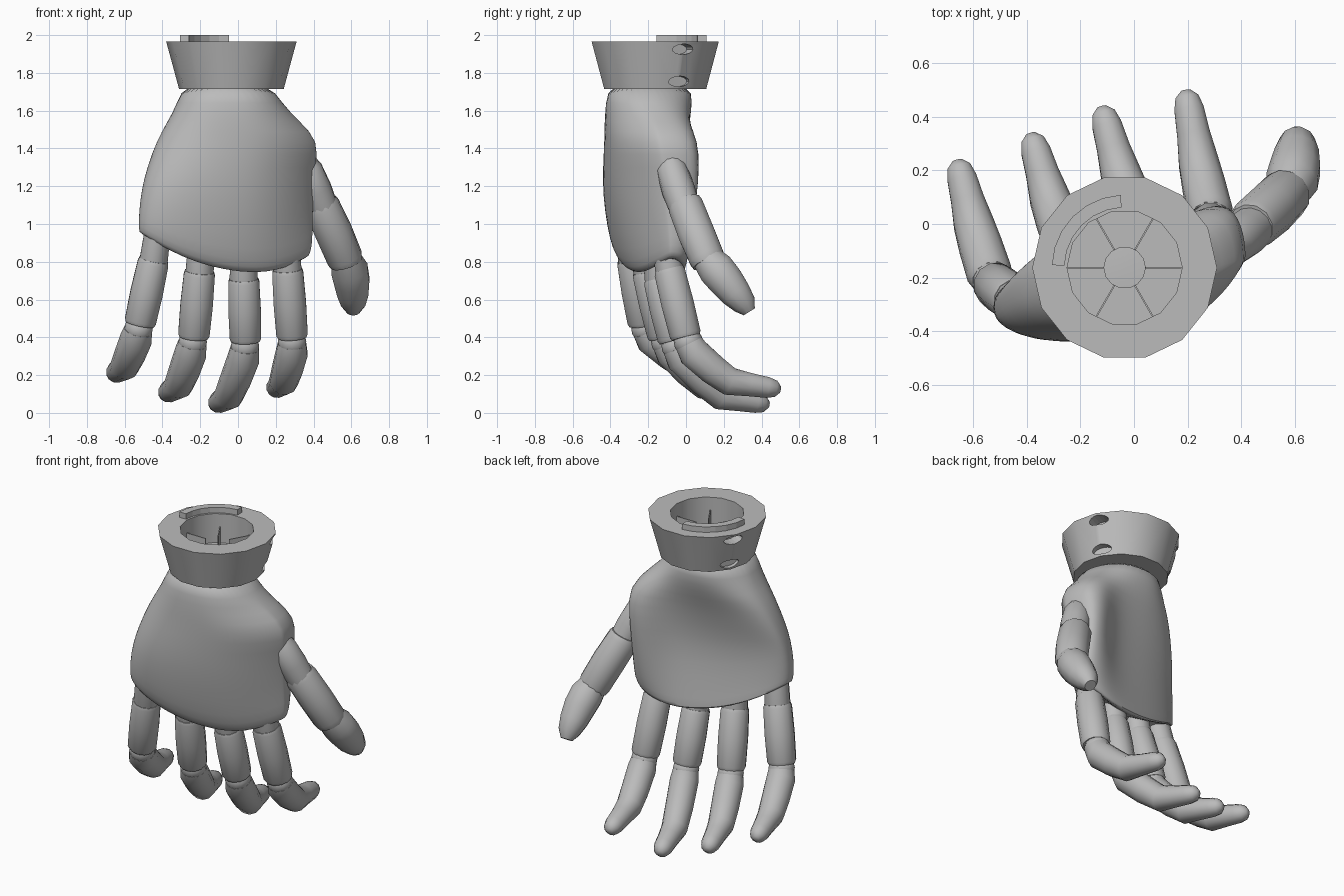
import bpy, bmesh, math
from math import sin, cos, pi, radians
from mathutils import Vector, Matrix

if "Cube" in bpy.data.objects:
    bpy.data.objects.remove(bpy.data.objects["Cube"])

grey = bpy.data.materials.new("plain grey")
grey.use_nodes = True
grey.diffuse_color = (0.5, 0.5, 0.5, 1)
grey.node_tree.nodes["Principled BSDF"].inputs["Base Color"].default_value = (0.5, 0.5, 0.5, 1)


def finish(bm, name, angle=None):
    """Turn a bmesh into a named object, smoothed below the given angle."""
    bmesh.ops.recalc_face_normals(bm, faces=bm.faces)
    mesh = bpy.data.meshes.new(name)
    bm.to_mesh(mesh)
    bm.free()
    mesh.materials.append(grey)
    obj = bpy.data.objects.new(name, mesh)
    bpy.context.collection.objects.link(obj)
    if angle:
        bpy.ops.object.select_all(action='DESELECT')
        obj.select_set(True)
        bpy.context.view_layer.objects.active = obj
        bpy.ops.object.shade_smooth_by_angle(angle=radians(angle))
    return obj


def loft(rings, name, angle=None, loop=False):
    """Skin a list of point rings, capped unless the rings close in a loop."""
    bm = bmesh.new()
    rows = [[bm.verts.new(p) for p in ring] for ring in rings]
    n = len(rows[0])
    pairs = list(zip(rows, rows[1:])) + ([(rows[-1], rows[0])] if loop else [])
    for a, b in pairs:
        for i in range(n):
            j = (i + 1) % n
            bm.faces.new((a[i], a[j], b[j], b[i]))
    if not loop:
        bm.faces.new(rows[0])
        bm.faces.new(rows[-1])
    return finish(bm, name, angle)


def limb(path, radii, name, sides=12, angle=35):
    """Tube with a varying radius along a path."""
    pts = [Vector(p) for p in path]
    rings = []
    for i, p in enumerate(pts):
        t = (pts[min(i + 1, len(pts) - 1)] - pts[max(i - 1, 0)]).normalized()
        u = Vector((1, 0, 0))
        u = (u - t * u.dot(t)).normalized()
        v = t.cross(u)
        rings.append([p + radii[i] * (u * cos(a) + v * sin(a))
                      for a in (2 * pi * (k + 0.5) / sides for k in range(sides))])
    return loft(rings, name, angle)


# Palm: stacked oval sections ending on a slanted, curved knuckle edge
def edge_z(x):
    return 0.737 + (0.55 if x < 0.1 else 1.1) * (x - 0.1) ** 2


def power(v, e):
    return math.copysign(abs(v) ** e, v)


# height, blend towards the edge, left, right, centre y, back, front, slope, thumb mound
sections = [
    (1.75, 0, -0.29, 0.17, -0.19, 0.22, 0.22, 0.0, 0),
    (1.64, 0, -0.32, 0.23, -0.19, 0.235, 0.225, 0.03, 0),
    (1.54, 0, -0.375, 0.33, -0.185, 0.245, 0.20, 0.07, 0.03),
    (1.44, 0, -0.432, 0.43, -0.18, 0.245, 0.16, 0.11, 0.09),
    (1.30, 0, -0.482, 0.41, -0.185, 0.24, 0.125, 0.16, 0.115),
    (1.30, 0.3, -0.51, 0.40, -0.195, 0.22, 0.105, 0.20, 0.11),
    (1.30, 0.65, -0.525, 0.395, -0.195, 0.185, 0.12, 0.24, 0.06),
    (1.30, 0.9, -0.527, 0.395, -0.195, 0.15, 0.135, 0.255, 0.02),
    (1.30, 0.985, -0.523, 0.375, -0.195, 0.12, 0.14, 0.255, 0),
    (1.30, 1.0, -0.51, 0.355, -0.195, 0.095, 0.125, 0.255, 0),
]
rings = []
for z, t, xl, xr, cy, back, front, slope, mound in sections:
    cx, half = (xl + xr) / 2, (xr - xl) / 2
    ring = []
    for k in range(40):
        c, s = cos(2 * pi * k / 40), sin(2 * pi * k / 40)
        x = cx + half * power(c, 0.85)
        # the back slants away on the thumb side, the front narrows at the wrist
        if s > 0:
            bulge, e = front, 1.2 if z > 1.6 else 0.8
        else:
            bulge, e = back, 1.6 if c > 0 and z < 1.6 else 0.85
        y = cy + slope * (x - cx) + bulge * power(s, e)
        if s > 0:
            y += mound * math.exp(-((x - 0.33) / 0.17) ** 2) * min(1, s * 2.5)
        ring.append((x, y, z + t * (edge_z(x) - z)))
    rings.append(ring)
palm = loft(rings, "palm", 60)
palm.modifiers.new("smooth", 'SUBSURF').levels = 1

# Fingers: root, start of sleeve, end of sleeve, knuckle, bend, tip
fingers = {
    "index": [(0.25, -0.11, 0.95), (0.262, -0.09, 0.76), (0.287, 0.0, 0.40),
              (0.285, 0.04, 0.32), (0.245, 0.21, 0.17), (0.20, 0.46, 0.13)],
    "middle": [(0.03, -0.16, 0.92), (0.03, -0.145, 0.71), (0.04, -0.065, 0.38),
               (0.03, -0.025, 0.29), (-0.045, 0.17, 0.092), (-0.11, 0.40, 0.05)],
    "ring": [(-0.19, -0.22, 0.95), (-0.203, -0.205, 0.75), (-0.235, -0.12, 0.40),
             (-0.25, -0.08, 0.32), (-0.31, 0.08, 0.15), (-0.375, 0.30, 0.105)],
    "little": [(-0.42, -0.31, 1.0), (-0.446, -0.285, 0.81), (-0.52, -0.225, 0.47),
               (-0.54, -0.185, 0.39), (-0.595, -0.015, 0.25), (-0.65, 0.20, 0.21)],
}


def digit(name, pts):
    root, start, end, knuckle, bend, tip = [Vector(p) for p in pts]
    limb([root, start, start.lerp(end, 0.1)], [0.07, 0.077, 0.07], name + "_root")
    limb([start.lerp(end, f) for f in (0, 0.05, 0.5, 0.95, 1)],
         [0.079, 0.085, 0.089, 0.086, 0.078], name + "_sleeve", 12)
    # Rounded joint between sleeve and fingertip
    bm = bmesh.new()
    bmesh.ops.create_uvsphere(bm, u_segments=14, v_segments=8, radius=0.077,
                              matrix=Matrix.Translation(end.lerp(knuckle, 0.3)))
    finish(bm, name + "_joint", 60)
    out = (tip - bend).normalized()
    path = [end.lerp(knuckle, 0.4), knuckle, knuckle.lerp(bend, 0.6), bend.lerp(tip, 0.08),
            bend.lerp(tip, 0.5), tip - out * 0.03, tip + out * 0.015, tip + out * 0.04]
    limb(path, [0.077, 0.086, 0.083, 0.077, 0.064, 0.057, 0.045, 0.018], name + "_fingertip", 12, 50)


for name, pts in fingers.items():
    digit(name, pts)

# Thumb: bare first link, sleeve, and blunt tip
limb([(0.34, -0.085, 1.36), (0.365, -0.075, 1.29), (0.41, -0.04, 1.18), (0.46, 0.0, 1.06)],
     [0.05, 0.082, 0.088, 0.08], "thumb_root", 14, 50)
limb([(0.435, -0.01, 1.12), (0.445, 0.0, 1.09), (0.51, 0.055, 0.95), (0.565, 0.11, 0.82), (0.575, 0.12, 0.79)],
     [0.087, 0.097, 0.1, 0.097, 0.086], "thumb_sleeve", 12)
limb([(0.565, 0.10, 0.83), (0.59, 0.16, 0.76), (0.602, 0.21, 0.70), (0.608, 0.265, 0.63),
      (0.61, 0.31, 0.575), (0.61, 0.335, 0.535)],
     [0.078, 0.1, 0.097, 0.085, 0.066, 0.036], "thumb_tip", 12, 50)

# Wrist collar: flared ring with a recess and a centre hole
CX, CY = -0.035, -0.163


def circle(r, z, n):
    return [(CX + r * cos(2 * pi * k / n), CY + r * sin(2 * pi * k / n), z) for k in range(n)]


profile = [(0.277, 1.715), (0.345, 1.965), (0.215, 1.965), (0.215, 1.78), (0.077, 1.78), (0.077, 1.715)]
collar = loft([circle(r, z, 14) for r, z in profile], "wrist_collar", 30, loop=True)

# Screw holes in two columns on the palm side of the collar
for angle in (27, 153):
    for z in (1.925, 1.755):
        a = radians(angle)
        bm = bmesh.new()
        place = (Matrix.Translation((CX + 0.31 * cos(a), CY + 0.31 * sin(a), z))
                 @ Matrix.Rotation(a, 4, 'Z') @ Matrix.Rotation(pi / 2, 4, 'Y')
                 @ Matrix.Diagonal((0.028, 0.06, 1, 1)))
        bmesh.ops.create_cone(bm, cap_ends=True, segments=16, radius1=1, radius2=1, depth=0.12, matrix=place)
        cutter = finish(bm, "screw_hole_cutter")
        cutter.hide_render = True
        cutter.hide_set(True)
        cutter.display_type = 'WIRE'
        cut = collar.modifiers.new("screw hole", 'BOOLEAN')
        cut.object, cut.operation, cut.solver = cutter, 'DIFFERENCE', 'EXACT'

# Six thin ribs standing in the recess
for k in range(6):
    a = k * pi / 3
    bm = bmesh.new()
    bmesh.ops.create_cube(bm, size=1, matrix=Matrix.Translation((CX + 0.145 * cos(a), CY + 0.145 * sin(a), 1.83))
                          @ Matrix.Rotation(a, 4, 'Z') @ Matrix.Diagonal((0.135, 0.006, 0.11, 1)))
    finish(bm, "recess_rib")

# Raised locking tab: part of a ring on top of the collar
rows = []
for k in range(7):
    a = radians(93 + 85 * k / 6)
    rows.append([(CX + r * cos(a), CY + r * sin(a), z)
                 for r, z in ((0.225, 1.96), (0.272, 1.96), (0.272, 2.0), (0.225, 2.0))])
loft(rows, "locking_tab")
